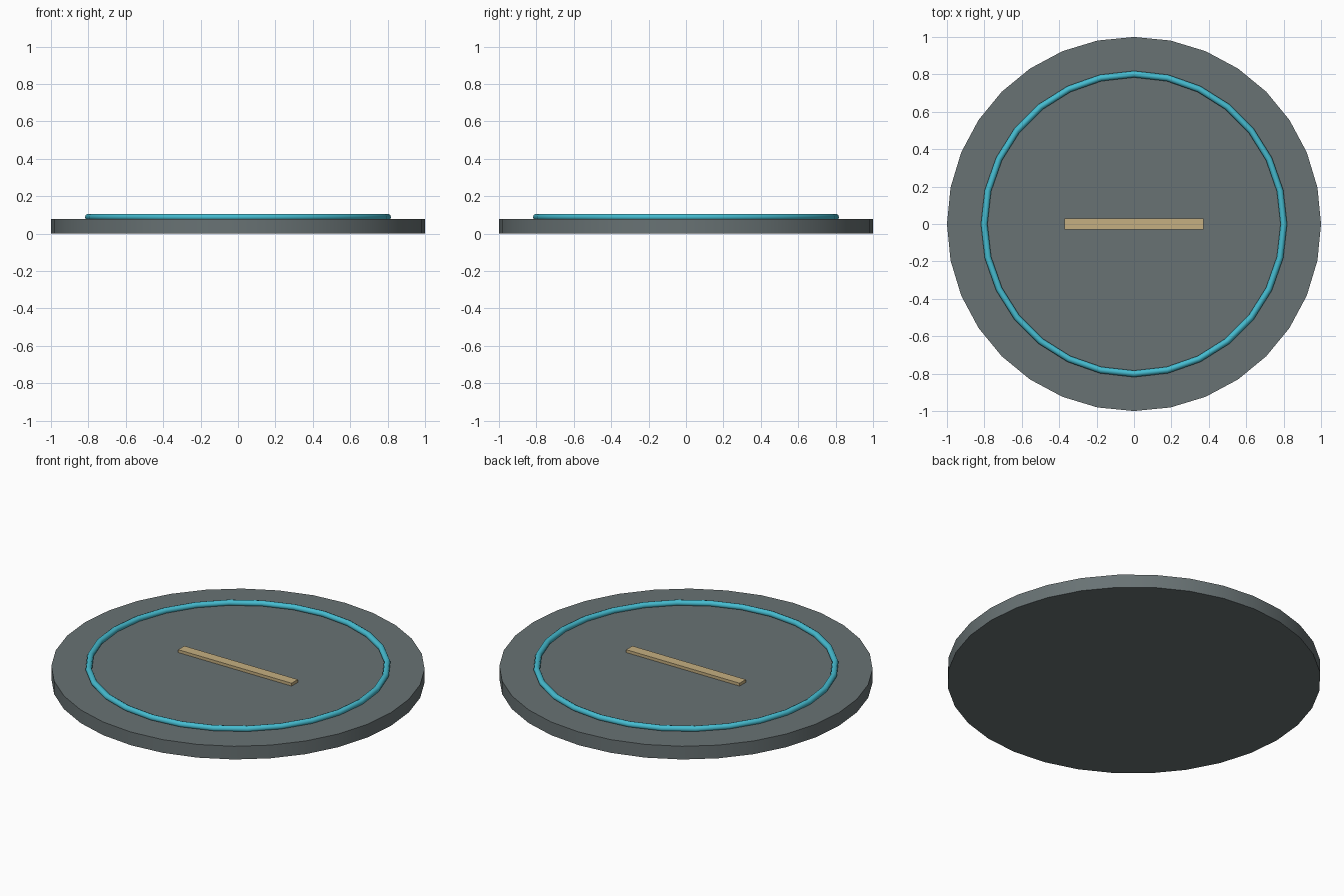
import bpy, math

if "Cube" in bpy.data.objects:
    bpy.data.objects.remove(bpy.data.objects["Cube"])

def finish(name, color, smooth):
    ob = bpy.context.object
    ob.name = name
    mat = bpy.data.materials.new(name + "_colour")
    mat.diffuse_color = (*color, 1)
    mat.use_nodes = True
    mat.node_tree.nodes["Principled BSDF"].inputs["Base Color"].default_value = mat.diffuse_color
    ob.data.materials.append(mat)
    if smooth:
        bpy.ops.object.shade_smooth_by_angle(angle=math.radians(smooth))
    return ob

# round base plate
H = 0.078
bpy.ops.mesh.primitive_cylinder_add(vertices=32, radius=1, depth=H, location=(0, 0, H / 2))
finish("base_disc", (0.14, 0.17, 0.175), 30)

# thin ring half sunk into the plate
bpy.ops.mesh.primitive_torus_add(major_segments=28, minor_segments=8, major_radius=0.801,
                                 minor_radius=0.0175, location=(0, 0, 0.088))
finish("glow_ring", (0.06, 0.5, 0.63), 60)

# raised bar across the middle
bottom, top = 0.07, 0.095
bpy.ops.mesh.primitive_cube_add(size=1, location=(0, 0, (bottom + top) / 2))
bar = finish("centre_bar", (0.56, 0.43, 0.22), 0)
bar.scale = (0.742, 0.058, top - bottom)
